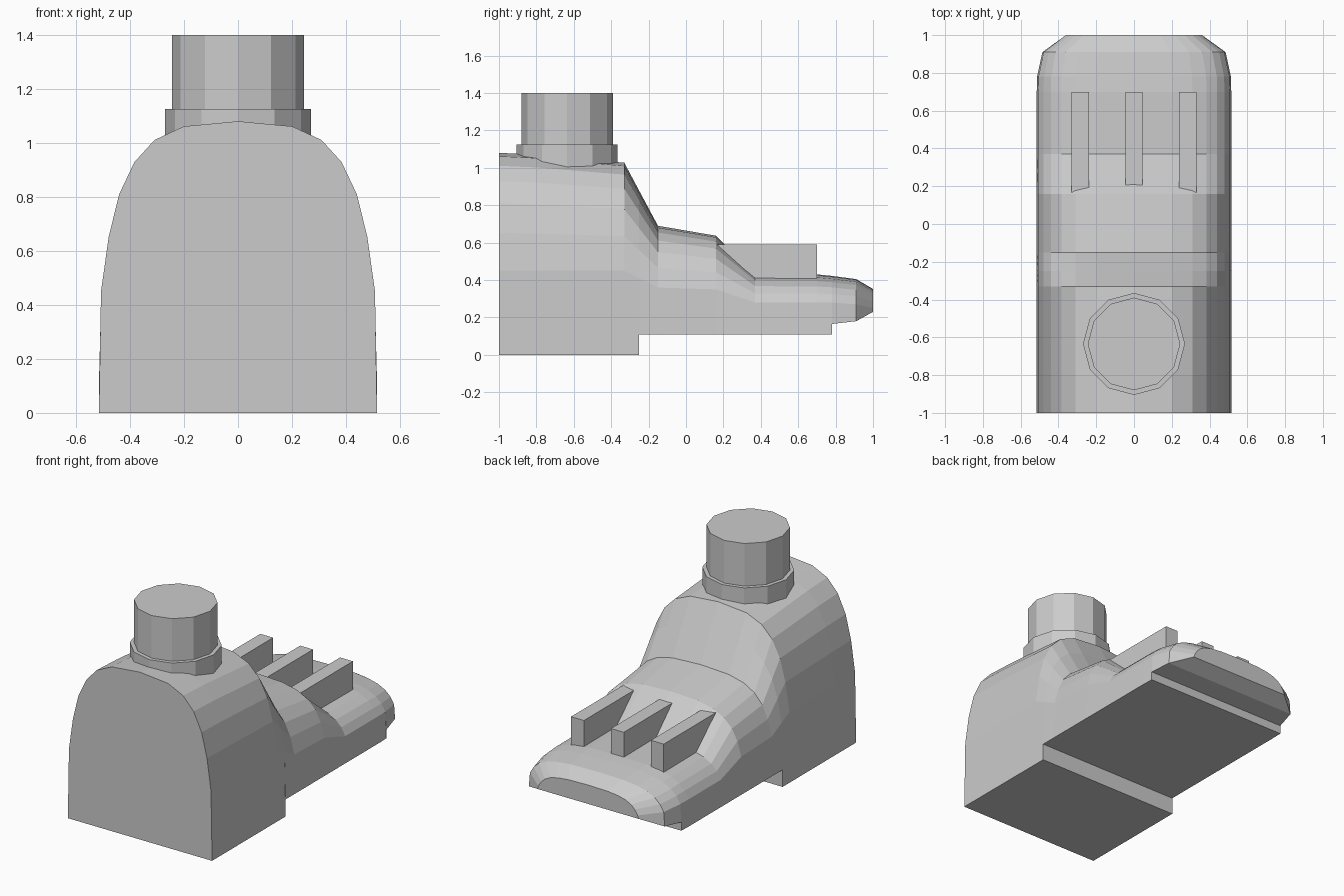
import bpy, bmesh

if "Cube" in bpy.data.objects:
    bpy.data.objects.remove(bpy.data.objects["Cube"])

grey = bpy.data.materials.new("plain_grey")
grey.diffuse_color = (0.6, 0.6, 0.6, 1)
grey.use_nodes = True
grey.node_tree.nodes["Principled BSDF"].inputs["Base Color"].default_value = grey.diffuse_color


def finish(name, bm):
    bmesh.ops.recalc_face_normals(bm, faces=bm.faces[:])
    mesh = bpy.data.meshes.new(name)
    bm.to_mesh(mesh)
    bm.free()
    mesh.materials.append(grey)
    obj = bpy.data.objects.new(name, mesh)
    bpy.context.collection.objects.link(obj)
    return obj


# Body: arched cross-sections lofted along y
# Right half of the arch, as fractions of half width and arch height
ARCH = [(0.985, 0), (0.93, 0.32), (0.855, 0.57), (0.745, 0.76),
        (0.6, 0.89), (0.39, 0.97), (0, 1)]
# y, half width, bottom, arch start, top
SECTIONS = [
    (-1.00, 0.515, 0.00, 0.45, 1.08),
    (-0.80, 0.515, 0.00, 0.45, 1.07),
    (-0.33, 0.515, 0.00, 0.45, 1.027),
    (-0.25, 0.515, 0.00, 0.41, 0.877),
    (-0.25, 0.515, 0.11, 0.41, 0.877),
    (-0.15, 0.515, 0.11, 0.36, 0.69),
    (0.16, 0.515, 0.11, 0.35, 0.637),
    (0.37, 0.515, 0.11, 0.28, 0.433),
    (0.70, 0.515, 0.11, 0.28, 0.43),
    (0.78, 0.513, 0.11, 0.28, 0.422),
    (0.78, 0.513, 0.165, 0.28, 0.422),
    (0.91, 0.485, 0.18, 0.27, 0.405),
    (1.00, 0.36, 0.23, 0.25, 0.352),
]
bm = bmesh.new()
rings = []
for y, w, bottom, start, top in SECTIONS:
    half = [(w, bottom)] + [(w * a, start + (top - start) * b) for a, b in ARCH]
    outline = half + [(-x, z) for x, z in reversed(half[:-1])]
    rings.append([bm.verts.new((x, y, z)) for x, z in outline])
n = len(rings[0])
for a, b in zip(rings, rings[1:]):
    for i in range(n):
        j = (i + 1) % n
        bm.faces.new((a[i], a[j], b[j], b[i]))
bm.faces.new(rings[0])
bm.faces.new(rings[-1])
bmesh.ops.remove_doubles(bm, verts=bm.verts[:], dist=0.0005)
finish("body", bm)


# Twelve-sided collar and neck
def cylinder(name, radius, z0, z1):
    bpy.ops.mesh.primitive_cylinder_add(vertices=12, radius=radius, depth=z1 - z0,
                                        location=(0, -0.635, (z0 + z1) / 2))
    obj = bpy.context.object
    obj.name = name
    obj.data.materials.append(grey)


cylinder("collar", 0.27, 0.95, 1.125)
cylinder("neck", 0.245, 1.0, 1.4)

# Three upright fins on the toe
for label, x in (("left", -0.285), ("middle", 0), ("right", 0.285)):
    bm = bmesh.new()
    bmesh.ops.create_cube(bm, size=1)
    for v in bm.verts:
        v.co = (x + v.co.x * 0.092, 0.41 + v.co.y * 0.58, 0.47 + v.co.z * 0.24)
    finish("fin_" + label, bm)
